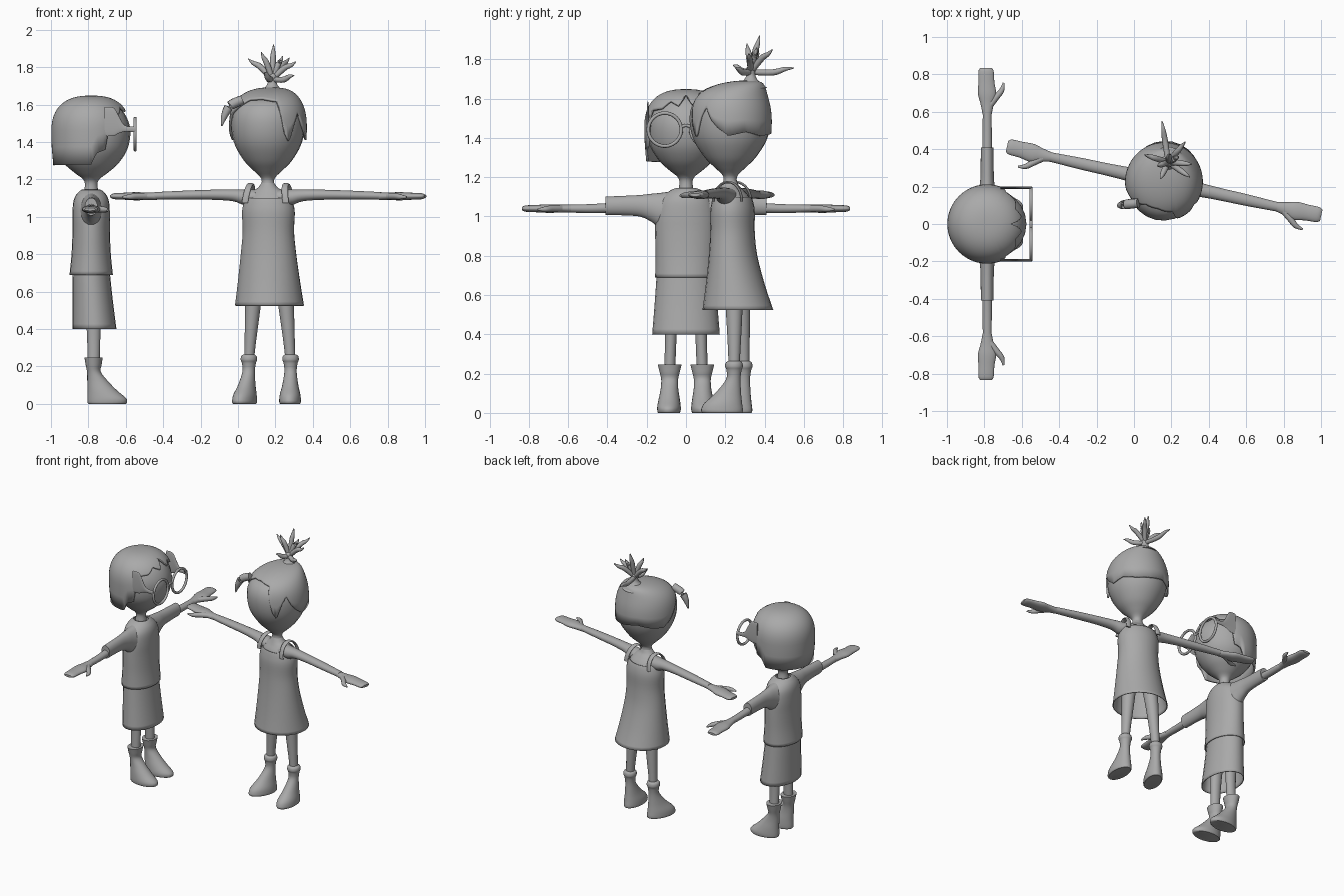
import bpy, bmesh, math
from mathutils import Matrix, Vector

GREY = bpy.data.materials.new("plain grey")
GREY.diffuse_color = (0.4, 0.4, 0.4, 1)
PLACE = Matrix()          # placement of the figure being built


def add_object(name, bm, local=Matrix(), shell=0):
    bmesh.ops.remove_doubles(bm, verts=bm.verts, dist=1e-5)
    bmesh.ops.recalc_face_normals(bm, faces=bm.faces)
    me = bpy.data.meshes.new(name)
    bm.to_mesh(me)
    bm.free()
    me.materials.append(GREY)
    ob = bpy.data.objects.new(name, me)
    bpy.context.collection.objects.link(ob)
    ob.matrix_world = PLACE @ local
    if shell:
        mod = ob.modifiers.new("shell", 'SOLIDIFY')
        mod.thickness, mod.offset = shell, -1
    return ob


def smooth_rows(rows, steps=4):
    """Catmull-Rom resampling of a list of equal-length tuples."""
    out = []
    for i in range(len(rows) - 1):
        p = [rows[max(i - 1, 0)], rows[i], rows[i + 1], rows[min(i + 2, len(rows) - 1)]]
        for k in range(steps):
            t = k / steps
            out.append(tuple(0.5 * (2 * b + (c - a) * t + (2 * a - 5 * b + 4 * c - d) * t * t
                                    + (3 * b - a - 3 * c + d) * t ** 3) for a, b, c, d in zip(*p)))
    return out + [tuple(rows[-1])]


def skin(name, rings, caps=True, local=Matrix(), shell=0, n=24):
    """Surface through elliptical rings given as (centre, u, v)."""
    bm = bmesh.new()
    loops = []
    for c, u, v in rings:
        ang = [2 * math.pi * k / n for k in range(n)]
        loops.append([bm.verts.new(Vector(c) + math.cos(a) * Vector(u) + math.sin(a) * Vector(v)) for a in ang])
    for a, b in zip(loops, loops[1:]):
        for k in range(n):
            bm.faces.new((a[k], a[(k + 1) % n], b[(k + 1) % n], b[k]))
    if caps:
        bm.faces.new(loops[0])
        bm.faces.new(loops[-1])
    return add_object(name, bm, local, shell)


def upright(name, rows, **kw):
    """rows: (z, centre x, centre y, radius x, radius y)"""
    return skin(name, [((x, y, z), (a, 0, 0), (0, b, 0)) for z, x, y, a, b in smooth_rows(rows)], **kw)


def sideways(name, rows, s, **kw):
    """rows: (x, centre y, centre z, radius y, radius z), s = side"""
    return skin(name, [((s * x, y, z), (0, a, 0), (0, 0, b)) for x, y, z, a, b in smooth_rows(rows)], **kw)


def tube(name, rows):
    """rows: (x, y, z, radius) along a path"""
    rows = smooth_rows(rows)
    pts = [Vector(r[:3]) for r in rows]
    rings = []
    for i, p in enumerate(pts):
        d = (pts[min(i + 1, len(pts) - 1)] - pts[max(i - 1, 0)]).normalized()
        u = d.cross(Vector((0.31, 0.2, 0.93) if abs(d.z) < 0.8 else (1, 0.1, 0))).normalized()
        rings.append((p, u * rows[i][3], d.cross(u) * rows[i][3]))
    return skin(name, rings, n=12)


def hair_cap(name, rx, ry, zc, h, p, skew, edge, n=120, rows=18):
    """Domed shell whose lower edge follows edge: (azimuth from front, z)."""
    def edge_z(a):
        for (a0, z0), (a1, z1) in zip(edge, edge[1:]):
            if a0 <= a <= a1:
                return z0 + (z1 - z0) * (a - a0) / (a1 - a0)
    bm = bmesh.new()
    grid = []
    for i in range(n):
        az = -180 + 360 * i / n
        z = edge_z(az)
        low = math.asin(((z - zc) / h) ** (p / 2)) if z > zc else z - zc
        col = []
        for j in range(rows + 1):
            a = math.pi / 2 + (low - math.pi / 2) * j / rows
            if a > 0:
                r, zz = max(math.cos(a), 0) ** (2 / p), zc + h * math.sin(a) ** (2 / p)
            else:
                r, zz = 1 - 1.6 * a * a, zc + a
            t = math.radians(az)
            col.append(bm.verts.new((rx * r * math.sin(t),
                                     -ry * r * math.cos(t) + skew * max(math.sin(a), 0) ** 4, zz)))
        grid.append(col)
    for i in range(n):
        a, b = grid[i], grid[(i + 1) % n]
        for j in range(rows):
            bm.faces.new((a[j], a[j + 1], b[j + 1], b[j]))
    return add_object(name, bm, shell=0.012)


def hand(s, x, z):
    """Mitten hand with thumb, finger tips at x."""
    sideways("hand", [(x - .25, 0, z, .024, .02), (x - .19, 0, z, .036, .02), (x - .14, 0, z, .049, .022),
                      (x - .08, .004, z, .043, .019), (x - .02, .006, z, .041, .016), (x, .006, z, .03, .008)], s)
    tube("thumb", [(s * (x - .2), -.015, z, .018), (s * (x - .155), -.05, z, .017),
                   (s * (x - .12), -.078, z - .003, .014), (s * (x - .08), -.088, z - .005, .005)])


def boot(s, x, y, toe_out, rows):
    upright("boot", [(z, 0, cy, a, b) for z, cy, a, b in rows],
            local=Matrix.Translation((s * x, y, 0)) @ Matrix.Rotation(s * toe_out, 4, 'Z'))


# ---------------- figure with glasses, facing +x ----------------
PLACE = Matrix.Translation((-.785, 0, 0)) @ Matrix.Rotation(math.pi / 2, 4, 'Z')
upright("head", [(1.1, 0, 0, .045, .045), (1.14, 0, 0, .037, .037), (1.18, 0, 0, .034, .034),
                 (1.205, 0, 0, .047, .048), (1.235, 0, 0, .085, .088), (1.285, 0, 0, .138, .145),
                 (1.36, 0, 0, .183, .193), (1.45, 0, 0, .195, .21), (1.52, 0, 0, .185, .195),
                 (1.58, 0, 0, .155, .155), (1.62, 0, 0, .09, .09), (1.635, 0, 0, .02, .02)])
half = [(0, 1.625), (12, 1.565), (28, 1.59), (40, 1.55), (62, 1.54), (68, 1.36), (82, 1.34),
        (90, 1.28), (180, 1.275)]
hair_cap("bob_hair", .212, .213, 1.45, .198, 2.5, 0, [(-a, z) for a, z in half[:0:-1]] + half)
upright("shirt", [(.69, 0, 0, .157, .116), (.8, 0, 0, .155, .105), (.92, 0, 0, .157, .1),
                  (1.0, 0, 0, .155, .1), (1.07, 0, 0, .14, .097), (1.11, 0, 0, .11, .085),
                  (1.135, 0, 0, .075, .065), (1.145, 0, 0, .05, .05)], caps=False, shell=.006)
upright("skirt", [(.72, 0, 0, .147, .1), (.69, 0, 0, .15, .101), (.55, 0, -.008, .16, .108),
                  (.4, 0, -.017, .172, .118)], caps=False, shell=.006)
for s in (1, -1):
    sideways("sleeve", [(.06, 0, 1.03, .07, .1), (.13, 0, 1.03, .055, .09), (.18, 0, 1.045, .045, .07),
                        (.25, 0, 1.055, .036, .053), (.41, 0, 1.054, .034, .047)], s)
    sideways("arm", [(.36, 0, 1.045, .026, .026), (.48, 0, 1.04, .025, .023), (.6, 0, 1.04, .023, .02)], s)
    hand(s, .835, 1.04)
    upright("leg", [(.18, s * .084, -.013, .029, .032), (.4, s * .077, -.013, .03, .037),
                    (.7, s * .07, -.005, .05, .055)])
    boot(s, .083, -.013, .05, [(.247, 0, .061, .049), (.21, 0, .052, .043), (.17, -.002, .043, .037),
                               (.12, -.022, .045, .056), (.07, -.047, .054, .08),
                               (.03, -.07, .06, .104), (.008, -.073, .059, .106), (0, -.072, .055, .1)])
    # glasses
    bpy.ops.mesh.primitive_torus_add(major_radius=.084, minor_radius=.009, major_segments=40, minor_segments=10)
    rim = bpy.context.object
    rim.name = "glasses_rim"
    rim.data.materials.append(GREY)
    rim.matrix_world = PLACE @ Matrix.Translation((s * .108, -.235, 1.442)) @ Matrix.Rotation(math.pi / 2, 4, 'X')
    skin("glasses_temple", [((s * .194, y, z), (.006, 0, 0), (0, 0, h)) for y, z, h in smooth_rows(
        [(-.237, 1.468, .016), (-.18, 1.472, .017), (-.145, 1.495, .05), (-.12, 1.508, .075), (-.07, 1.508, .078)])])
tube("glasses_bridge", [(-.028, -.235, 1.455, .008), (0, -.235, 1.463, .008), (.028, -.235, 1.455, .008)])

# ---------------- figure with top tuft, facing the front ----------------
PLACE = Matrix.Translation((.16, .225, 0)) @ Matrix.Rotation(math.radians(-12.4), 4, 'Z')
upright("head", [(1.1, 0, 0, .05, .045), (1.15, 0, 0, .042, .04), (1.19, 0, 0, .033, .033),
                 (1.215, 0, 0, .043, .043), (1.25, 0, 0, .08, .08), (1.3, 0, 0, .128, .13),
                 (1.38, 0, 0, .175, .182), (1.46, 0, 0, .194, .205), (1.54, 0, 0, .192, .203),
                 (1.6, 0, 0, .163, .17), (1.64, 0, 0, .1, .1), (1.66, 0, 0, .03, .03)])
hair_cap("swept_hair", .208, .212, 1.47, .222, 2.6, .09,
         [(-180, 1.42), (-150, 1.44), (-125, 1.42), (-100, 1.41), (-85, 1.45), (-75, 1.49), (-62, 1.55),
          (-40, 1.6), (-25, 1.63), (0, 1.635), (28, 1.62), (38, 1.45), (46, 1.4), (56, 1.5), (65, 1.56),
          (75, 1.49), (85, 1.45), (100, 1.41), (125, 1.43), (150, 1.41), (180, 1.42)])
tube("side_flick", [(-.11, -.14, 1.625, .025), (-.17, -.16, 1.595, .026), (-.2, -.172, 1.54, .018),
                    (-.214, -.177, 1.485, .003)])
# tuft of spikes on a short stalk; tips are in world coordinates
upright("tuft_stalk", [(1.655, 0, .1, .09, .09), (1.69, 0, .106, .04, .04), (1.72, 0, .108, .023, .023),
                       (1.75, 0, .108, .026, .026), (1.765, 0, .108, .015, .015)])
to_local = PLACE.inverted()
for tip in [(.15, .55, 1.755), (.055, .37, 1.845), (.19, .375, 1.92), (.275, .44, 1.85), (.31, .32, 1.83),
            (.3, .25, 1.755), (.125, .31, 1.88), (.14, .24, 1.77), (.24, .36, 1.86)]:
    t, b = to_local @ Vector(tip), Vector((0, .108, 1.735))
    m = b.lerp(t, .5) + Vector((0, 0, .012 if t.z > 1.8 else -.012))
    tube("tuft_spike", [(*b, .014), (*m, .016), (*b.lerp(t, .8), .011), (*t, .002)])
# torso, dress and straps
upright("chest", [(.95, 0, .015, .13, .1), (1.05, 0, .012, .128, .098), (1.1, 0, .01, .115, .085),
                  (1.135, 0, .005, .085, .06), (1.155, 0, 0, .055, .045), (1.18, 0, 0, .034, .034)])
upright("dress", [(.525, 0, .04, .185, .18), (.65, 0, .027, .168, .15), (.8, 0, .015, .15, .122),
                  (.92, 0, .012, .139, .112), (1.02, 0, .012, .143, .112), (1.07, 0, .012, .135, .105),
                  (1.1, 0, .011, .124, .096)], caps=False, shell=.006)
for s in (1, -1):
    arc = [math.pi * k / 14 for k in range(15)]
    skin("strap", [((s * (.112 - .015 * math.sin(a)), .01 + .075 * math.cos(a), 1.075 + .1 * math.sin(a)),
                    (.017, 0, 0), (0, .006 * math.cos(a), .006 * math.sin(a))) for a in arc])
    sideways("arm", [(.06, 0, 1.105, .055, .04), (.13, 0, 1.105, .047, .042), (.19, 0, 1.115, .038, .032),
                     (.3, 0, 1.118, .033, .027), (.45, 0, 1.116, .031, .024), (.62, 0, 1.112, .025, .02)], s)
    hand(s, .86, 1.11)
    upright("leg", [(.18, s * .114, .045, .027, .029), (.28, s * .11, .045, .028, .03),
                    (.53, s * .09, .04, .042, .043), (.75, s * .07, .025, .055, .055)])
    boot(s, .114, .045, .17, [(.265, 0, .028, .03), (.255, 0, .041, .042), (.235, 0, .044, .045),
                              (.215, 0, .037, .038), (.17, -.004, .033, .037), (.1, -.03, .043, .066),
                              (.05, -.055, .055, .096), (.02, -.061, .058, .106), (.006, -.061, .057, .105),
                              (0, -.06, .052, .1)])

# smooth shading with sharp hems
for ob in bpy.context.scene.objects:
    ob.select_set(True)
    bpy.context.view_layer.objects.active = ob
bpy.ops.object.shade_smooth_by_angle(angle=math.radians(40))
